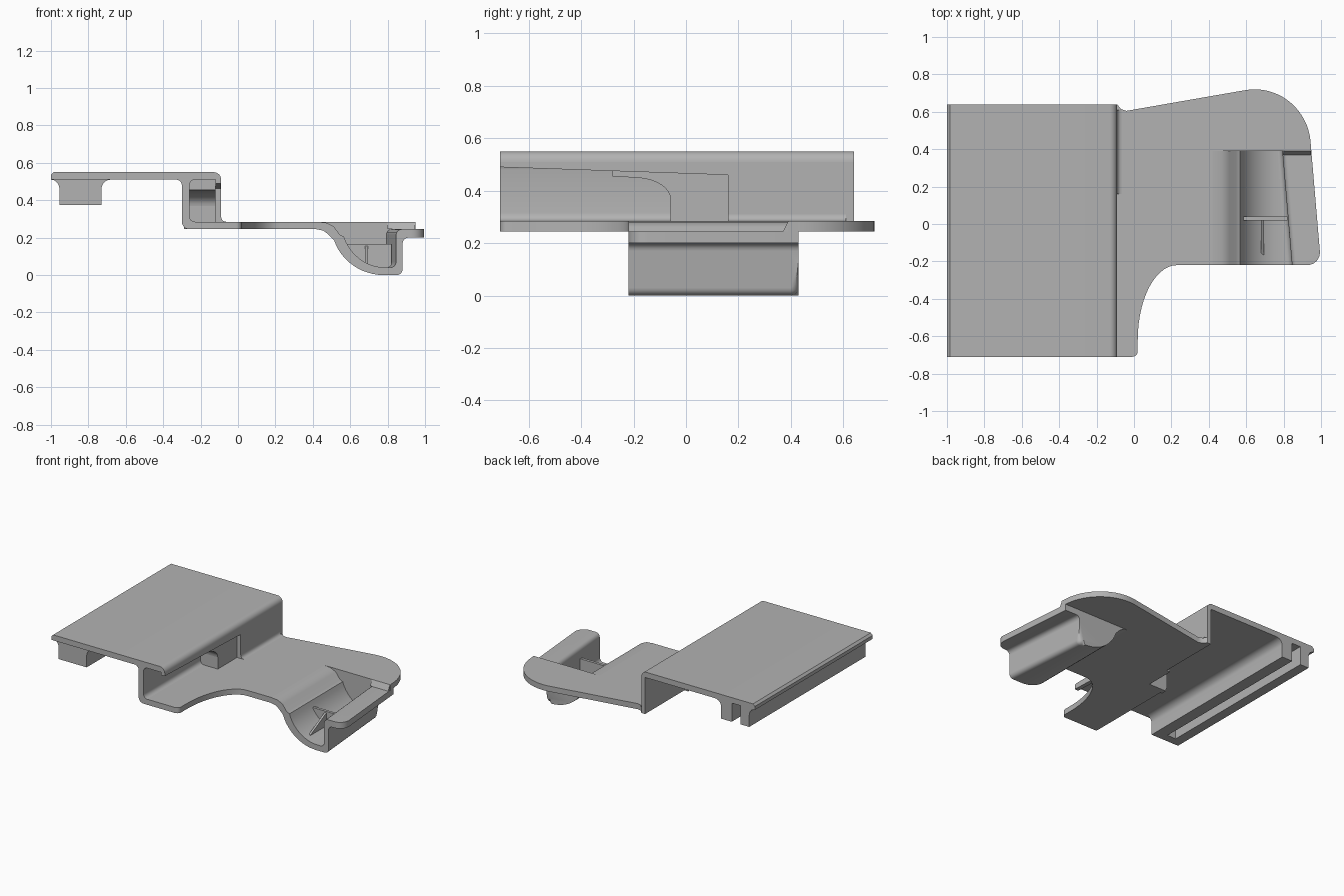
import bpy, bmesh, math
from mathutils import Vector

old = bpy.data.objects.get("Cube")
if old:
    bpy.data.objects.remove(old, do_unlink=True)

grey = bpy.data.materials.new("plain grey")
grey.use_nodes = True
colour = (0.45, 0.45, 0.45, 1)
grey.diffuse_color = colour
grey.node_tree.nodes["Principled BSDF"].inputs["Base Color"].default_value = colour


def arc(cx, cy, rx, ry, start, end, n=8):
    """Points along an elliptical arc, angles in degrees."""
    steps = [math.radians(start + (end - start) * i / n) for i in range(n + 1)]
    return [(cx + rx * math.cos(t), cy + ry * math.sin(t)) for t in steps]


def prism(name, pts, axis, a, b, edit=None):
    """Extrude a closed profile along an axis from a to b."""
    place = {"x": lambda p, d: (d, p[0], p[1]),
             "y": lambda p, d: (p[0], d, p[1]),
             "z": lambda p, d: (p[0], p[1], d)}[axis]
    bm = bmesh.new()
    low = [bm.verts.new(place(p, a)) for p in pts]
    high = [bm.verts.new(place(p, b)) for p in pts]
    bm.faces.new(low)
    bm.faces.new(high[::-1])
    for i in range(len(pts)):
        j = (i + 1) % len(pts)
        bm.faces.new((low[i], low[j], high[j], high[i]))
    if edit:
        edit(bm)
    bmesh.ops.recalc_face_normals(bm, faces=bm.faces)
    mesh = bpy.data.meshes.new(name)
    bm.to_mesh(mesh)
    bm.free()
    mesh.materials.append(grey)
    obj = bpy.data.objects.new(name, mesh)
    bpy.context.collection.objects.link(obj)
    bpy.ops.object.select_all(action="DESELECT")
    obj.select_set(True)
    bpy.context.view_layer.objects.active = obj
    bpy.ops.object.shade_smooth_by_angle(angle=math.radians(35))
    return obj


def box(name, x, y, z):
    return prism(name, [(x[0], y[0]), (x[1], y[0]), (x[1], y[1]), (x[0], y[1])], "z", *z)


FRONT, BACK = -0.71, 0.64
CUP_FRONT, CUP_BACK = -0.22, 0.43
LOW, FLOOR, UNDER, TOP = 0.245, 0.285, 0.51, 0.55

# Raised cover plate with a rounded outer shoulder
prism("cover_plate", [(-1, UNDER), (-1, 0.535), (-0.985, TOP)]
      + arc(-0.13, UNDER, 0.04, 0.04, 90, 0), "y", FRONT, BACK)
prism("cover_lip", [(FRONT, 0.49), (0.16, 0.46), (0.16, UNDER), (FRONT, UNDER)], "x", -0.12, -0.09)

# Slotted rail under the cover, open at the back
prism("rail_outer_leg", [(-0.885, UNDER), (-0.885, 0.375), (-0.955, 0.375)]
      + arc(-1, 0.46, 0.045, 0.05, 0, 90), "y", -0.69, BACK)
prism("rail_inner_leg", [(-0.815, UNDER), (-0.815, 0.375), (-0.73, 0.375)]
      + arc(-0.68, 0.46, 0.05, 0.05, 180, 90), "y", -0.69, BACK)
box("rail_front_end", (-0.885, -0.815), (-0.69, -0.63), (0.375, UNDER))

# Channel wall at the front, with rounded corners
prism("channel_wall", arc(-0.33, 0.48, 0.03, 0.03, 90, 0, 5)
      + arc(-0.26, FLOOR, 0.04, 0.04, 180, 270, 6)
      + arc(-0.23, 0.315, 0.03, 0.03, 270, 180, 5)
      + arc(-0.23, 0.48, 0.03, 0.03, 180, 90, 5), "y", FRONT, -0.02)
box("channel_end_wall", (-0.29, -0.12), (-0.06, -0.02), (LOW, UNDER))
prism("channel_end_fillet", [(-0.28, UNDER), (-0.28, 0.455)]
      + arc(-0.2, 0.37, 0.14, 0.08, 80, 0) + [(-0.06, UNDER)], "x", -0.26, -0.12)

# Step wall at the back and its shallow recess
box("step_wall", (-0.12, -0.09), (0.16, BACK), (LOW, UNDER))
box("recess_wall", (-0.15, -0.12), (-0.06, 0.19), (LOW, UNDER))
prism("step_fillet", [(-0.09, FLOOR)] + arc(-0.065, 0.31, 0.025, 0.025, 270, 180, 5),
      "y", 0.16, 0.61)

# Lower plate outline, notched where the cup sits
outline = [(-0.26, FRONT)] + arc(-0.01, -0.68, 0.03, 0.03, 270, 360, 5)
outline += arc(0.23, -0.62, 0.21, 0.4, 180, 90, 14)
outline += [(0.42, CUP_FRONT), (0.42, 0.41)]
outline += arc(0.645, 0.415, 0.3, 0.305, 0, 98, 18)
outline += [(-0.04, 0.605), (-0.07, 0.615), (-0.09, BACK), (-0.12, BACK)]
outline += [(-0.12, 0.19), (-0.15, 0.19), (-0.15, -0.02), (-0.26, -0.02)]
prism("lower_plate", outline, "z", LOW, FLOOR)

# Cup cross-section: inner line and outer line
inner = [(0.42, FLOOR), (0.47, 0.28), (0.51, 0.262), (0.545, 0.215)]
inner += arc(0.79, 0.28, 0.235, 0.24, 198, 270, 10)
inner += arc(0.815, 0.07, 0.03, 0.03, 270, 360, 4)
inner += arc(0.875, 0.215, 0.03, 0.03, 180, 90, 4)
outer = arc(0.91, 0.17, 0.03, 0.03, 90, 180, 4)
outer += arc(0.85, 0.03, 0.03, 0.03, 0, -90, 4)
outer += arc(0.78, 0.27, 0.28, 0.27, 270, 198, 12)
outer += [(0.48, 0.22), (0.455, 0.238), (0.42, LOW)]


def taper(bm):
    """Lean the right-hand side inward toward the back."""
    for v in bm.verts:
        if v.co.x > 0.8:
            v.co.x -= 0.085 * (v.co.y - CUP_FRONT)


def shape_cup(bm):
    corner = [e for e in bm.edges
              if all(v.co.x > 0.99 and v.co.y < 0 for v in e.verts)]
    bmesh.ops.bevel(bm, geom=corner, offset=0.075, segments=8, profile=0.5, affect="EDGES")
    taper(bm)


def shape_cup_back(bm):
    rim = [e for e in bm.edges
           if all(v.co.y > 0.42 and v.co.z < 0.15 for v in e.verts)]
    bmesh.ops.bevel(bm, geom=rim, offset=0.03, segments=5, profile=0.5, affect="EDGES")
    taper(bm)


prism("cup_and_flange", inner + [(1, LOW), (1, 0.2)] + outer, "y", CUP_FRONT, 0.4, shape_cup)
prism("cup_back_wall", [(0.42, FLOOR), (1, FLOOR), (1, 0.2)] + outer,
      "y", 0.39, CUP_BACK, shape_cup_back)
prism("flange_ramp", [(0.37, LOW), (0.39, FLOOR), (0.4, FLOOR), (0.4, LOW)], "x", 0.8, 0.945)

# Thin ribs inside the cup
prism("cross_rib", [(0.56, 0.165), (0.82, 0.165), (0.82, 0.03), (0.72, 0.03), (0.62, 0.09)],
      "y", 0.02, 0.04)
prism("sloping_rib", [(0.03, 0.16), (-0.18, 0.055), (-0.18, 0.04), (0.03, 0.04)],
      "x", 0.68, 0.695)
